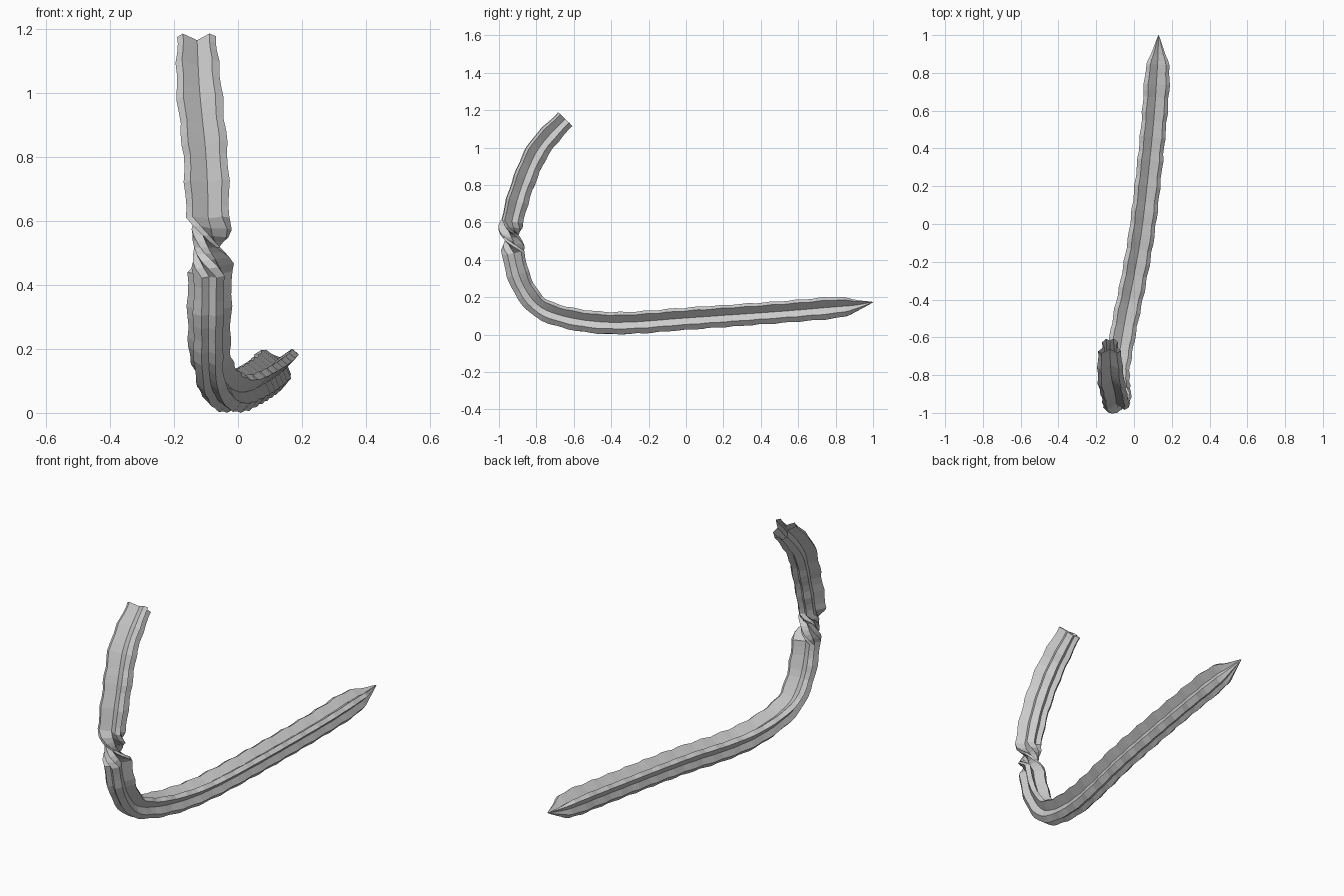
import bpy, bmesh, math
from mathutils import Vector

cube = bpy.data.objects.get("Cube")
if cube:
    bpy.data.objects.remove(cube, do_unlink=True)

# Closed section with a groove between each pair of lobes: (across, inward)
SECTION = [(0, .025), (-.043, .057), (-.066, .043), (-.035, .003),
           (-.048, -.03), (-.022, -.058), (0, -.042), (.022, -.058),
           (.046, -.03), (.032, .005), (.07, .043), (.05, .06)]

# Centre line from tip to cut end: x, y, z, size, turns
PATH = [Vector(p) for p in [
    (.13, 1, .18, .02, 0),
    (.127, .9, .16, .58, 0),
    (.122, .8, .15, .96, 0),
    (.1, .5, .125, .98, 0),
    (.045, 0, .09, 1, 0),
    (-.005, -.3, .068, 1, 0),
    (-.045, -.5, .073, 1, 0),
    (-.075, -.68, .107, .97, 0),
    (-.09, -.8, .165, .95, 0),
    (-.092, -.885, .29, 1, 0),
    (-.09, -.925, .44, 1, 0),
    (-.097, -.932, .525, .72, -.25),
    (-.093, -.928, .61, .98, -.5),
    (-.1, -.875, .8, 1.02, -.5),
    (-.12, -.785, 1, 1.03, -.5),
    (-.128, -.645, 1.157, .88, -.5)]]


def smooth_path(points):
    """Catmull-Rom samples, denser where the blade twists."""
    out = []
    for i in range(len(points) - 1):
        a, b = points[max(i - 1, 0)], points[i]
        c, d = points[i + 1], points[min(i + 2, len(points) - 1)]
        step = .043 if b[4] == c[4] else .022
        n = math.ceil((c - b).to_3d().length / step)
        for k in range(n):
            t = k / n
            s = (b * 2 + (c - a) * t + (a * 2 - b * 5 + c * 4 - d) * t ** 2
                 + (b * 3 - a - c * 3 + d) * t ** 3) / 2
            s[4] = b[4] + (c[4] - b[4]) * t
            out.append(s)
    return out + [points[-1]]


# Sweep the section along the centre line, with gently scalloped ridges
samples = smooth_path(PATH)
bm = bmesh.new()
rings, travelled = [], 0
for i, s in enumerate(samples):
    centre = Vector(s[:3])
    before = Vector(samples[max(i - 1, 0)][:3])
    after = Vector(samples[min(i + 1, len(samples) - 1)][:3])
    travelled += (centre - before).length
    tangent = (after - before).normalized()
    across = Vector((1, 0, 0))
    across = (across - tangent * across.dot(tangent)).normalized()
    inward = tangent.cross(across)
    size = s[3] * (1 + .045 * math.cos(travelled * math.tau / .135))
    angle = s[4] * math.tau
    ca, sa = math.cos(angle) * size, math.sin(angle) * size
    rings.append([bm.verts.new(centre + across * (u * ca - v * sa)
                               + inward * (u * sa + v * ca))
                  for u, v in SECTION])
count = len(SECTION)
for r0, r1 in zip(rings, rings[1:]):
    for j in range(count):
        k = (j + 1) % count
        bm.faces.new((r0[j], r0[k], r1[k], r1[j]))
bm.faces.new(rings[0])
bmesh.ops.recalc_face_normals(bm, faces=bm.faces)

# Rest the blade on the ground
low = min(v.co.z for v in bm.verts)
for v in bm.verts:
    v.co.z -= low

mesh = bpy.data.meshes.new("bent_leaf_blade")
bm.to_mesh(mesh)
bm.free()
blade = bpy.data.objects.new("bent_leaf_blade", mesh)
bpy.context.collection.objects.link(blade)

# Single plain colour
grey = bpy.data.materials.new("plain_grey")
grey.use_nodes = True
colour = (.6, .6, .6, 1)
grey.diffuse_color = colour
grey.node_tree.nodes["Principled BSDF"].inputs["Base Color"].default_value = colour
mesh.materials.append(grey)
